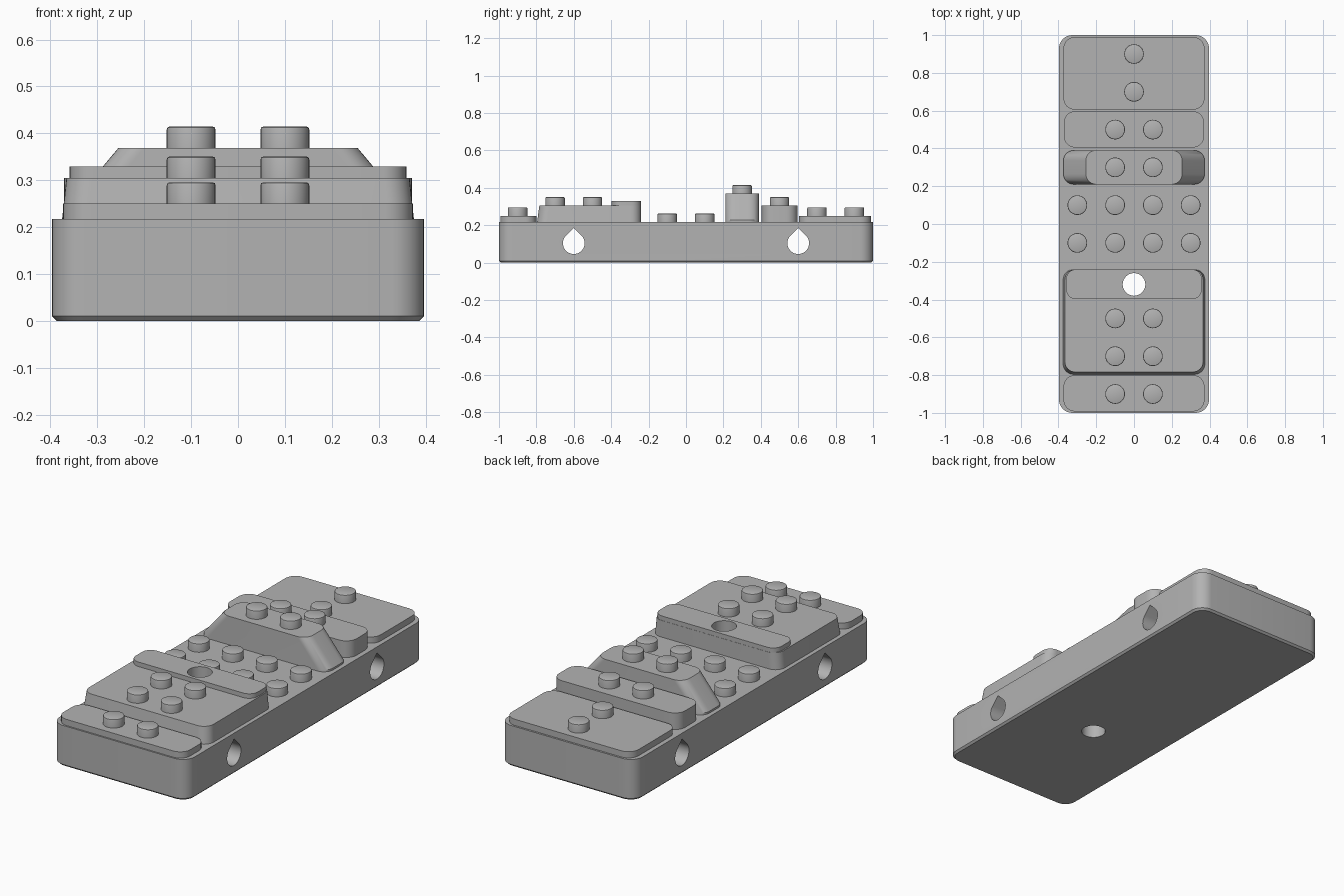
import bpy, bmesh, math
from mathutils import Vector

if "Cube" in bpy.data.objects:
    bpy.data.objects.remove(bpy.data.objects["Cube"], do_unlink=True)

grey = bpy.data.materials.new("plain grey")
grey.use_nodes = True
COLOR = (0.45, 0.45, 0.45, 1)
grey.diffuse_color = COLOR
grey.node_tree.nodes["Principled BSDF"].inputs["Base Color"].default_value = COLOR


def rounded(hx, y0, y1, z, r, cx=0, n=8):
    """Rounded rectangle outline lying flat at height z."""
    corners = [(hx - r, y1 - r), (r - hx, y1 - r), (r - hx, y0 + r), (hx - r, y0 + r)]
    pts = []
    for k, (x, y) in enumerate(corners):
        for i in range(n + 1):
            a = math.pi / 2 * (k + i / n)
            pts.append(Vector((cx + x + r * math.cos(a), y + r * math.sin(a), z)))
    return pts


def loft(name, rings):
    """Closed solid skinned through matching outlines."""
    bm = bmesh.new()
    loops = [[bm.verts.new(p) for p in ring] for ring in rings]
    n = len(loops[0])
    for a, b in zip(loops, loops[1:]):
        for i in range(n):
            j = (i + 1) % n
            bm.faces.new((a[i], a[j], b[j], b[i]))
    bm.faces.new(loops[0][::-1])
    bm.faces.new(loops[-1])
    bmesh.ops.remove_doubles(bm, verts=bm.verts, dist=1e-5)
    bmesh.ops.recalc_face_normals(bm, faces=bm.faces)
    mesh = bpy.data.meshes.new(name)
    bm.to_mesh(mesh)
    bm.free()
    ob = bpy.data.objects.new(name, mesh)
    bpy.context.collection.objects.link(ob)
    mesh.materials.append(grey)
    return ob


def activate(ob):
    bpy.ops.object.select_all(action="DESELECT")
    ob.select_set(True)
    bpy.context.view_layer.objects.active = ob


def cut(ob, cutter):
    activate(ob)
    mod = ob.modifiers.new("hole", "BOOLEAN")
    mod.operation, mod.solver, mod.object = "DIFFERENCE", "EXACT", cutter
    bpy.ops.object.modifier_apply(modifier=mod.name)


def slab(name, hx, y0, y1, top, r=0.06, bottom=0.21):
    return loft(name, [rounded(hx, y0, y1, z, r) for z in (bottom, top)])


DECK = 0.217

# Base block with a chamfered underside
base = loft("base", [rounded(0.387, -0.99, 0.99, 0, 0.06),
                     rounded(0.397, -1, 1, 0.01, 0.07),
                     rounded(0.397, -1, 1, DECK, 0.07)])

# Raised sections on the deck
front_plate = slab("front_plate", 0.373, -0.992, -0.80, 0.25)
front_block = loft("front_block", [rounded(0.376, -0.797, -0.24, 0.21, 0.055),
                                   rounded(0.366, -0.784, -0.24, 0.305, 0.055)])
raised_strip = slab("raised_strip", 0.359, -0.397, -0.241, 0.329, 0.05, 0.29)
sloped_bridge = loft("sloped_bridge", [rounded(0.374, 0.21, 0.39, 0.21, 0.055),
                                       rounded(0.374, 0.21, 0.39, 0.227, 0.055),
                                       rounded(0.255, 0.21, 0.39, 0.369, 0.055)])
middle_plate = slab("middle_plate", 0.371, 0.405, 0.597, 0.305)
rear_plate = slab("rear_plate", 0.373, 0.605, 0.99, 0.25)
parts = [base, front_plate, front_block, raised_strip, sloped_bridge, middle_plate, rear_plate]

# Teardrop holes running crosswise through the base
cutters = []
for y in (-0.6, 0.6):
    r, zc = 0.058, 0.104
    outline = [(y, zc + r * math.sqrt(2))]
    for i in range(37):
        a = math.radians(135 + 270 * i / 36)
        outline.append((y + r * math.cos(a), zc + r * math.sin(a)))
    drop = loft("teardrop_cutter", [[Vector((x, *p)) for p in outline] for x in (-0.5, 0.5)])
    cut(base, drop)
    cutters.append(drop)

# Round vertical hole
r = 0.06
bore = loft("bore_cutter", [rounded(r, -0.32 - r, -0.32 + r, z, r) for z in (-0.1, 0.5)])
for ob in (base, front_block, raised_strip):
    cut(ob, bore)
for c in cutters + [bore]:
    bpy.data.objects.remove(c, do_unlink=True)

# Studs: rows given as y, surface height, x positions
PAIR = (-0.1, 0.1)
FOUR = (-0.3, -0.1, 0.1, 0.3)
rows = [(-0.9, 0.25, PAIR), (-0.7, 0.305, PAIR), (-0.5, 0.305, PAIR),
        (-0.1, DECK, FOUR), (0.1, DECK, FOUR), (0.3, 0.369, PAIR),
        (0.5, 0.305, PAIR), (0.7, 0.25, (0,)), (0.9, 0.25, (0,))]
for y, z, xs in rows:
    for x in xs:
        rings = []
        for rad, h in ((0.052, -0.01), (0.052, 0.039), (0.0505, 0.0435), (0.047, 0.045)):
            rings.append(rounded(rad, y - rad, y + rad, z + h, rad, x))
        parts.append(loft("stud", rings))

for ob in parts:
    activate(ob)
    bpy.ops.object.shade_smooth_by_angle(angle=math.radians(30))
